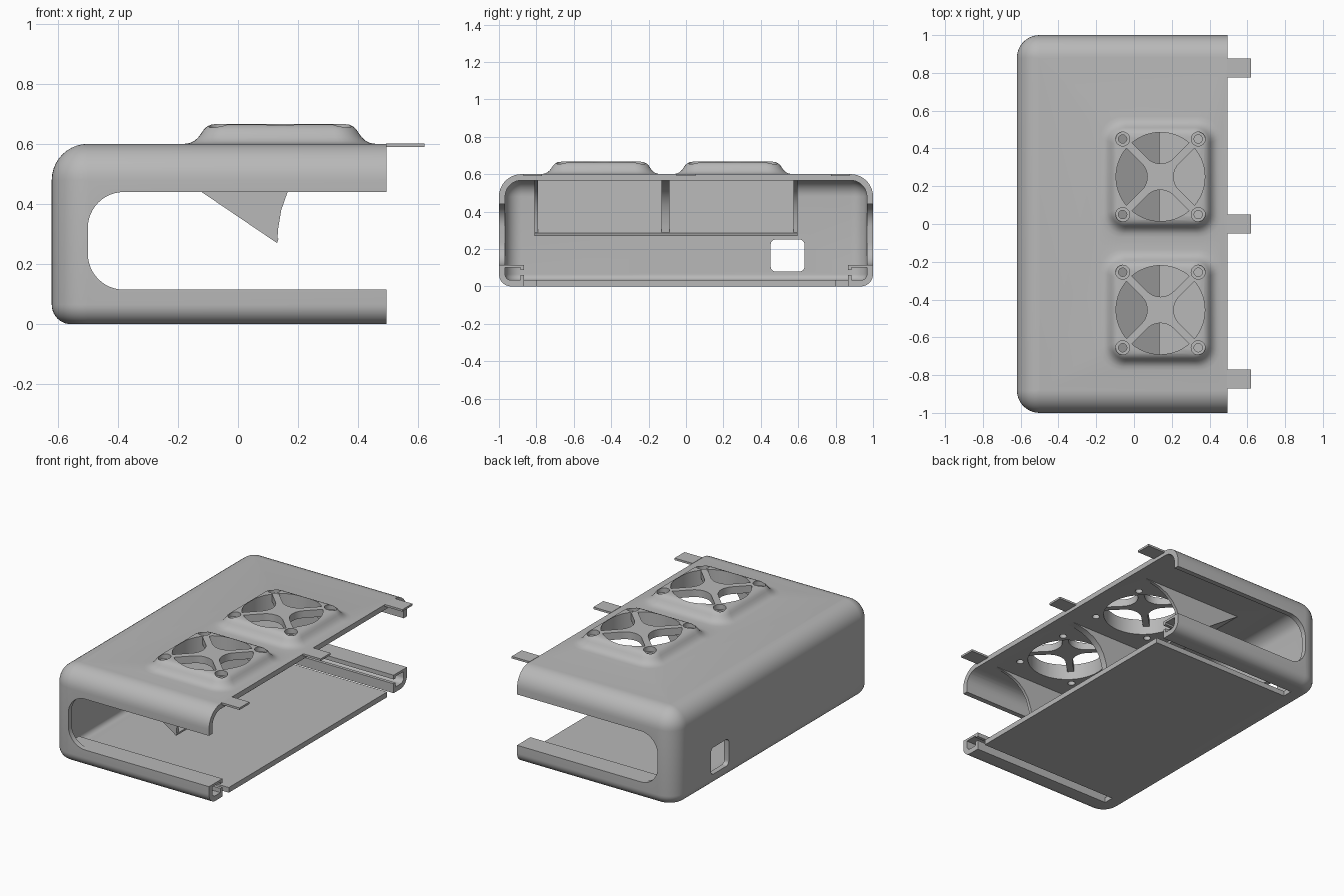
import bpy, bmesh
from math import sin, cos, pi, radians

if "Cube" in bpy.data.objects:
    bpy.data.objects.remove(bpy.data.objects["Cube"])

GREY = (0.48, 0.48, 0.48, 1)
mat = bpy.data.materials.new("plain grey")
mat.use_nodes = True
mat.diffuse_color = GREY
mat.node_tree.nodes["Principled BSDF"].inputs["Base Color"].default_value = GREY

BACK, OPEN, WALL = -0.62, 0.495, 0.033


def loft(name, rings):
    """Closed solid through matching rings of points."""
    bm = bmesh.new()
    loops = [[bm.verts.new(p) for p in ring] for ring in rings]
    n = len(loops[0])
    for a, b in zip(loops, loops[1:]):
        for i in range(n):
            j = (i + 1) % n
            bm.faces.new((a[i], a[j], b[j], b[i]))
    bm.faces.new(loops[0][::-1])
    bm.faces.new(loops[-1])
    bmesh.ops.recalc_face_normals(bm, faces=bm.faces)
    mesh = bpy.data.meshes.new(name)
    bm.to_mesh(mesh)
    bm.free()
    mesh.materials.append(mat)
    ob = bpy.data.objects.new(name, mesh)
    bpy.context.collection.objects.link(ob)
    return ob


def prism(name, pts, axis, lo, hi):
    """Extrude a 2D outline along one axis."""
    place = {"x": lambda p, t: (t, p[0], p[1]),
             "y": lambda p, t: (p[0], t, p[1]),
             "z": lambda p, t: (p[0], p[1], t)}[axis]
    return loft(name, [[place(p, t) for p in pts] for t in (lo, hi)])


def rect(x0, x1, y0, y1):
    return [(x0, y0), (x1, y0), (x1, y1), (x0, y1)]


def arc(cx, cy, r, start, end, n):
    return [(cx + r * cos(radians(start + (end - start) * i / n)),
             cy + r * sin(radians(start + (end - start) * i / n))) for i in range(n + 1)]


def round_rect(x0, x1, y0, y1, r, n=8):
    return (arc(x1 - r, y0 + r, r, -90, 0, n) + arc(x1 - r, y1 - r, r, 0, 90, n)
            + arc(x0 + r, y1 - r, r, 90, 180, n) + arc(x0 + r, y0 + r, r, 180, 270, n))


def combine(target, tool, operation):
    mod = target.modifiers.new("combine", "BOOLEAN")
    mod.operation, mod.solver, mod.object = operation, "EXACT", tool
    bpy.context.view_layer.objects.active = target
    bpy.ops.object.modifier_apply(modifier=mod.name)
    bpy.data.objects.remove(tool)


def shell_body(name, off, x_end):
    """Case volume, open end square, other edges rounded, shrunk by off."""
    def plan(d, z):
        r = max(0.12 - d, 0.002)
        pts = [(x_end, d - 1), (x_end, 1 - d)]
        pts += arc(BACK + d + r, 1 - d - r, r, 90, 180, 10)
        pts += arc(BACK + d + r, d + r - 1, r, 180, 270, 10)
        return [(x, y, z) for x, y in pts]
    low, high, steps = 0.065 - off, 0.12 - off, 10
    rings = []
    for i in range(steps + 1):
        a = pi / 2 * i / steps
        rings.append(plan(off + low * (1 - sin(a)), off + low * (1 - cos(a))))
    for i in range(steps + 1):
        a = pi / 2 * i / steps
        rings.append(plan(off + high * (1 - cos(a)), 0.6 - off - high * (1 - sin(a))))
    return loft(name, rings)


# Case with two flared fan mounts
shell = shell_body("case_shell", 0, OPEN)
FAN_X, FANS = 0.14, (0.25, -0.455)
FLARE = [(0.32, 0.585), (0.32, 0.6), (0.3, 0.603), (0.285, 0.61), (0.272, 0.622),
         (0.262, 0.636), (0.254, 0.648), (0.243, 0.658), (0.23, 0.664), (0.21, 0.667)]
for fy in FANS:
    rings = []
    for h, z in FLARE:
        outline = round_rect(FAN_X - h, FAN_X + h, fy - h, fy + h, 0.05 + (h - 0.21) * 0.6)
        rings.append([(x, y, z) for x, y in outline])
    combine(shell, loft("mount", rings), "UNION")

# Hollow, side slots, back window and floor gaps
cutters = [shell_body("cavity", WALL, 0.7),
           prism("slot", round_rect(-0.5, 0.9, 0.115, 0.44, 0.12, 12), "y", -1.2, 1.2),
           prism("window", round_rect(0.453, 0.633, 0.08, 0.25, 0.025), "x", -0.8, -0.5)]
for y0 in (-0.865, 0.8):
    cutters.append(prism("gap", rect(-0.5, 0.7, y0, y0 + 0.065), "z", -0.1, 0.08))

# Fan openings and screw holes
for fy in FANS:
    cutters.append(prism("opening", arc(FAN_X, fy, 0.235, 0, 354, 59), "z", 0.5, 0.7))
    for sx in (-0.2, 0.2):
        for sy in (-0.2, 0.2):
            for r, z in ((0.037, 0.635), (0.022, 0.5)):
                cutters.append(prism("screw", arc(FAN_X + sx, fy + sy, r, 0, 345, 23),
                                     "z", z, 0.7))
for c in cutters:
    c.hide_render = True
    combine(shell, c, "DIFFERENCE")

# Crossed fan guards with filleted hubs
HALF, FILLET, REACH = 0.02, 0.1, 0.238
quarter = arc(2 ** 0.5 * (HALF + FILLET), 0, FILLET, 225, 135, 10)
k = 0.5 ** 0.5
quarter += [((REACH + HALF) * k, (REACH - HALF) * k), ((REACH - HALF) * k, (REACH + HALF) * k)]
for n, fy in enumerate(FANS):
    star = []
    for q in range(4):
        c, s = cos(q * pi / 2), sin(q * pi / 2)
        star += [(FAN_X + x * c - y * s, fy + x * s + y * c) for x, y in quarter]
    prism(f"fan_guard_{n + 1}", star, "z", 0.62, 0.6665)

# Air deflector: sloping panel and three curved side walls
prism("deflector_panel", [(-0.328, 0.58), (0.13, 0.27), (0.135, 0.285), (-0.3, 0.58)],
      "y", -0.81, 0.595)
side = [(-0.328, 0.58), (0.13, 0.27), (0.134, 0.32), (0.144, 0.38), (0.165, 0.44),
        (0.195, 0.485), (0.24, 0.524), (0.3, 0.55), (0.36, 0.563), (0.43, 0.569), (0.43, 0.58)]
for name, y0, y1 in (("right", -0.81, -0.79), ("middle", -0.13, -0.088), ("left", 0.575, 0.595)):
    prism(f"deflector_wall_{name}", side, "y", y0, y1)

# Grooved rails along the bottom sides
UPPER = [(0.98, 0.115), (0.865, 0.115), (0.865, 0.088), (0.885, 0.088), (0.885, 0.1), (0.98, 0.1)]
LOWER = rect(0.865, 0.885, 0.002, 0.06)
for label, s in (("back", 1), ("front", -1)):
    for part, outline in (("upper", UPPER), ("lower", LOWER)):
        prism(f"rail_{part}_{label}", [(y * s, z) for y, z in outline], "x", -0.52, OPEN)

# Locating tabs on the open edge
for n, y in enumerate((-0.82, 0, 0.825)):
    prism(f"tab_{n + 1}", rect(OPEN - 0.002, 0.62, y - 0.05, y + 0.05), "z", 0.589, 0.602)

# Smooth curves, crisp edges
bpy.ops.object.select_all(action="DESELECT")
for ob in bpy.context.collection.objects:
    if ob.type == "MESH" and mat.name in ob.data.materials:
        ob.select_set(True)
bpy.context.view_layer.objects.active = shell
bpy.ops.object.shade_smooth_by_angle(angle=radians(30))
